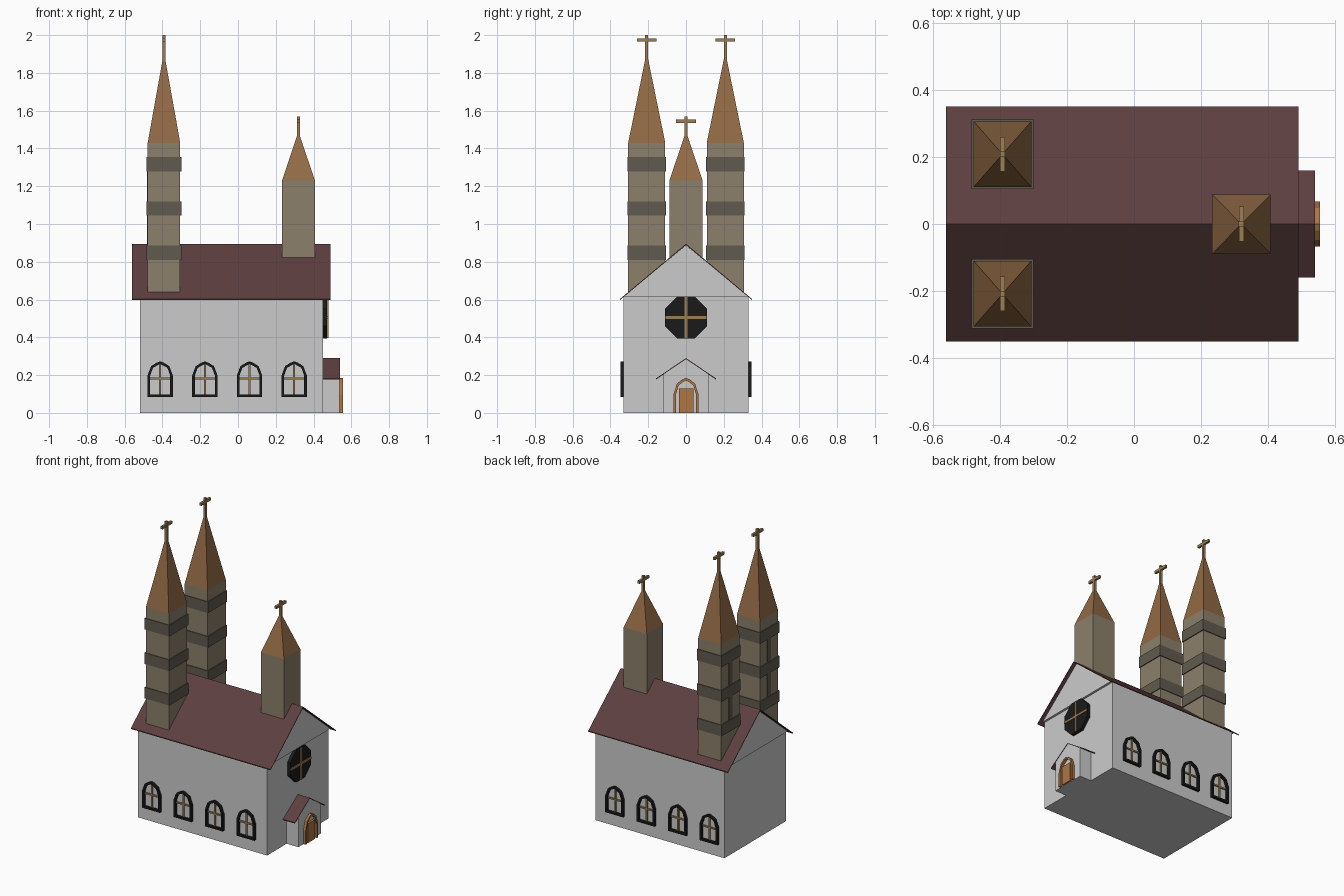
import bpy, bmesh, math
from mathutils import Vector

if "Cube" in bpy.data.objects:
    bpy.data.objects.remove(bpy.data.objects["Cube"])


def mat(name, rgb):
    m = bpy.data.materials.new(name)
    m.diffuse_color = (*rgb, 1)
    m.use_nodes = True
    m.node_tree.nodes["Principled BSDF"].inputs["Base Color"].default_value = m.diffuse_color
    return m


ROOF = mat("roof_maroon", (0.11, 0.05, 0.052))
STONE = mat("tower_stone", (0.26, 0.215, 0.145))
BAND = mat("dark_stone", (0.12, 0.105, 0.08))
SPIRE = mat("spire_brown", (0.29, 0.145, 0.06))
WOOD = mat("pale_wood", (0.33, 0.21, 0.09))
DOOR = mat("door_wood", (0.42, 0.18, 0.06))
BLACK = mat("black", (0.01, 0.01, 0.01))


def finish(name, bm, m=None):
    bmesh.ops.recalc_face_normals(bm, faces=bm.faces)
    me = bpy.data.meshes.new(name)
    bm.to_mesh(me)
    bm.free()
    ob = bpy.data.objects.new(name, me)
    bpy.context.collection.objects.link(ob)
    if m:
        me.materials.append(m)
    return ob


def box(name, x, y, z, m=None):
    bm = bmesh.new()
    bmesh.ops.create_cube(bm, size=1)
    for v in bm.verts:
        v.co = [lo + (c + 0.5) * (hi - lo) for c, (lo, hi) in zip(v.co, (x, y, z))]
    return finish(name, bm, m)


def extrude(name, faces, place, d0, d1, m=None):
    """Extrude flat (u, v) polygons from depth d0 to d1; place maps (u, v, d) to space."""
    bm = bmesh.new()
    for f in faces:
        bm.faces.new([bm.verts.new(place(u, v, d0)) for u, v in f])
    bmesh.ops.remove_doubles(bm, verts=bm.verts, dist=1e-5)
    ext = bmesh.ops.extrude_face_region(bm, geom=bm.faces[:], use_keep_orig=True)
    off = Vector(place(0, 0, d1)) - Vector(place(0, 0, d0))
    bmesh.ops.translate(bm, vec=off, verts=[g for g in ext["geom"] if isinstance(g, bmesh.types.BMVert)])
    return finish(name, bm, m)


def along_x(u, v, d):
    return (d, u, v)


def roof(name, x0, x1, half, eave, ridge, t=0.006):
    top = [(-half, eave), (0, ridge), (half, eave)]
    quads = [[a, b, (b[0], b[1] - t), (a[0], a[1] - t)] for a, b in zip(top, top[1:])]
    return extrude(name, quads, along_x, x0, x1, ROOF)


def arch_frame(name, w, h, spring, t, place, d0, d1, m, sill):
    """Pointed arch frame made of strips between an outer and an inner outline."""
    def outline(w, h, base):
        r = [(w, base), (w, spring), (w * 0.72, spring + (h - spring) * 0.66), (w * 0.3, h - 0.008)]
        return r + [(0, h)] + [(-u, v) for u, v in reversed(r)]
    o, i = outline(w, h, 0), outline(w - t, h - t, t if sill else 0)
    n = len(o)
    quads = [[o[k], o[(k + 1) % n], i[(k + 1) % n], i[k]] for k in range(n if sill else n - 1)]
    return extrude(name, quads, place, d0, d1, m)


def around(c, h):
    return (c - h, c + h)


# Nave walls, gable prism and roof
box("nave_walls", (-0.52, 0.45), (-0.33, 0.33), (0, 0.615))
extrude("nave_gable", [[(-0.33, 0.615), (0.33, 0.615), (0, 0.888)]], along_x, -0.535, 0.465)
roof("nave_roof", -0.56, 0.49, 0.35, 0.603, 0.895)

# Porch with its own roof
extrude("porch_walls", [[(-0.12, 0), (0.12, 0), (0.12, 0.205), (0, 0.286), (-0.12, 0.205)]],
        along_x, 0.44, 0.538)
roof("porch_roof", 0.44, 0.54, 0.16, 0.182, 0.29)

# Door and arched surround
box("door_panel", (0.53, 0.552), (-0.037, 0.039), (0, 0.13), DOOR)
arch_frame("door_surround", 0.067, 0.185, 0.095, 0.013, along_x, 0.53, 0.555, DOOR, False)

# Round window above the porch
octagon = [(0.12 * math.cos(math.pi * (k + 0.5) / 4), 0.505 + 0.12 * math.sin(math.pi * (k + 0.5) / 4))
           for k in range(8)]
extrude("round_window", [octagon], along_x, 0.44, 0.472, BLACK)
box("round_window_upright", (0.46, 0.478), around(0, 0.008), around(0.505, 0.108), WOOD)
box("round_window_crossbar", (0.46, 0.478), around(0, 0.108), around(0.505, 0.008), WOOD)

# Four arched windows along each side
for side, s in (("front", -1), ("back", 1)):
    for n in range(4):
        cx = -0.412 + 0.2365 * n

        def place(u, v, d, cx=cx, s=s):
            return (cx + u, s * d, 0.083 + v)
        tag = f"{side}_window_{n + 1}"
        arch_frame(tag + "_frame", 0.067, 0.19, 0.115, 0.014, place, 0.325, 0.347, BLACK, True)
        ys = sorted((s * 0.325, s * 0.338))
        box(tag + "_mullion", around(cx, 0.005), ys, (0.09, 0.265), WOOD)
        box(tag + "_transom", around(cx, 0.062), ys, around(0.182, 0.005), WOOD)


def tower(name, cx, cy, hx, hy, z0, z1, apex, top):
    box(name + "_shaft", around(cx, hx), around(cy, hy), (z0, z1), STONE)
    # Four-sided spire
    bm = bmesh.new()
    base = [bm.verts.new((cx + a * hx, cy + b * hy, z1)) for a, b in ((-1, -1), (1, -1), (1, 1), (-1, 1))]
    tip = bm.verts.new((cx, cy, apex))
    bm.faces.new(base)
    for k in range(4):
        bm.faces.new((base[k], base[(k + 1) % 4], tip))
    finish(name + "_spire", bm, SPIRE)
    # Cross on top
    box(name + "_cross_post", around(cx, 0.008), around(cy, 0.008), (apex - 0.04, top), WOOD)
    box(name + "_cross_arm", around(cx, 0.0075), around(cy, 0.052), around(top - 0.026, 0.009), WOOD)


# Small ridge tower over the entrance, twin tall towers at the rear
tower("ridge_tower", 0.32, 0, 0.087, 0.088, 0.82, 1.23, 1.49, 1.57)
for side, s in (("front", -1), ("back", 1)):
    name, cx, cy = side + "_tower", -0.392, s * 0.208
    tower(name, cx, cy, 0.086, 0.098, 0.64, 1.43, 1.91, 2.0)
    for n, z in enumerate((0.848, 1.082, 1.317)):
        box(f"{name}_band_{n + 1}", around(cx, 0.092), around(cy, 0.103), around(z, 0.038), BAND)
    # Slim slits on the rear face between the bands
    for n, z in enumerate((0.965, 1.2)):
        box(f"{name}_slit_{n + 1}", (cx - 0.089, cx - 0.08), around(cy, 0.02), around(z, 0.08), BAND)
